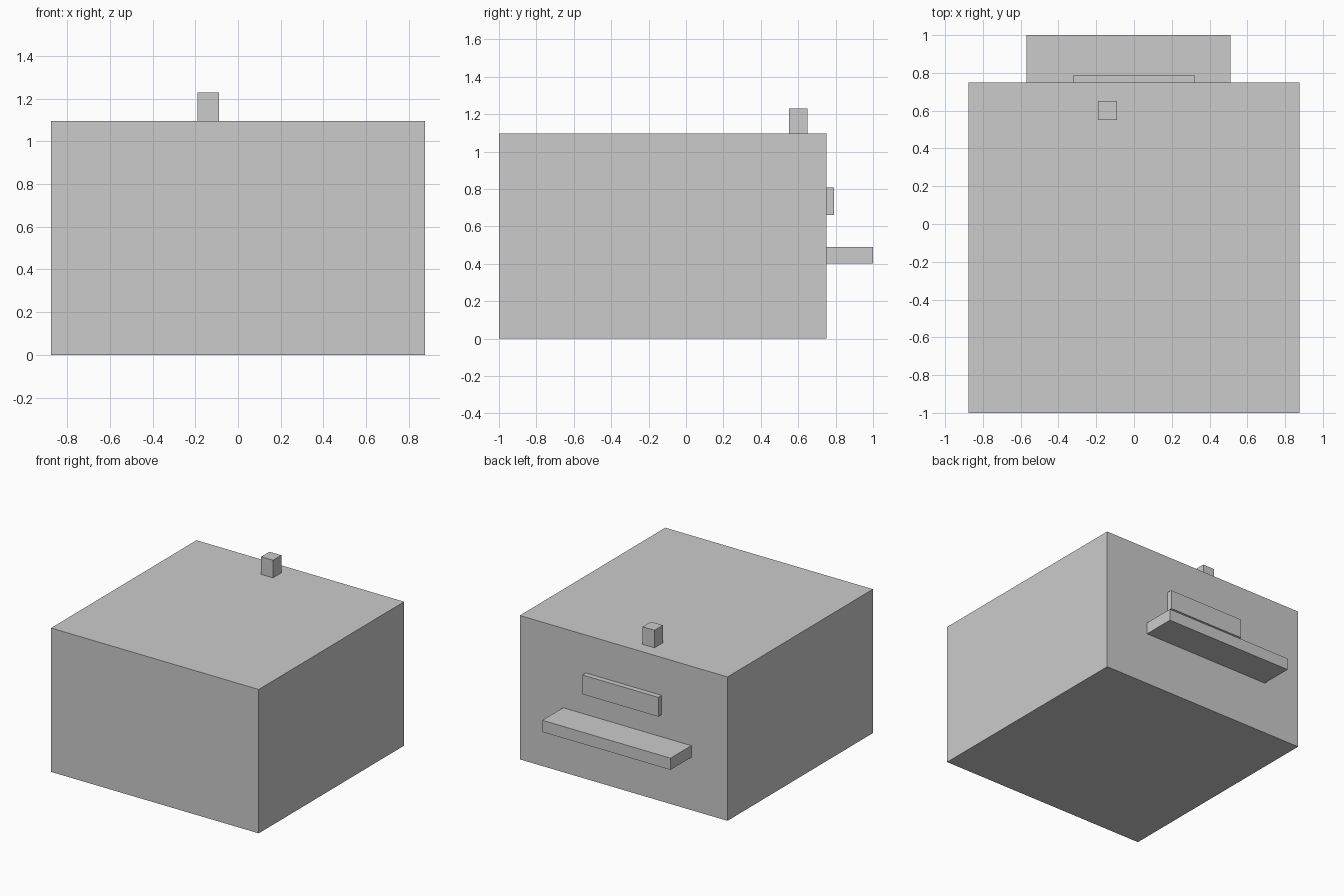
import bpy

if "Cube" in bpy.data.objects:
    bpy.data.objects.remove(bpy.data.objects["Cube"])


def box(name, x, y, z):
    """Add a box spanning the given (min, max) ranges."""
    spans = (x, y, z)
    bpy.ops.mesh.primitive_cube_add(size=1, location=[(a + b) / 2 for a, b in spans])
    ob = bpy.context.object
    ob.name = name
    ob.scale = [b - a for a, b in spans]
    bpy.ops.object.transform_apply(location=False, rotation=False, scale=True)
    return ob


# Main block
box("body", (-0.875, 0.875), (-1.0, 0.75), (0.0, 1.096))
# Small peg on the roof
box("top_peg", (-0.19, -0.09), (0.55, 0.65), (1.096, 1.23))
# Thin plate and protruding ledge on the back face
box("back_plate", (-0.32, 0.32), (0.75, 0.79), (0.66, 0.807))
box("back_ledge", (-0.57, 0.51), (0.75, 1.0), (0.402, 0.491))
